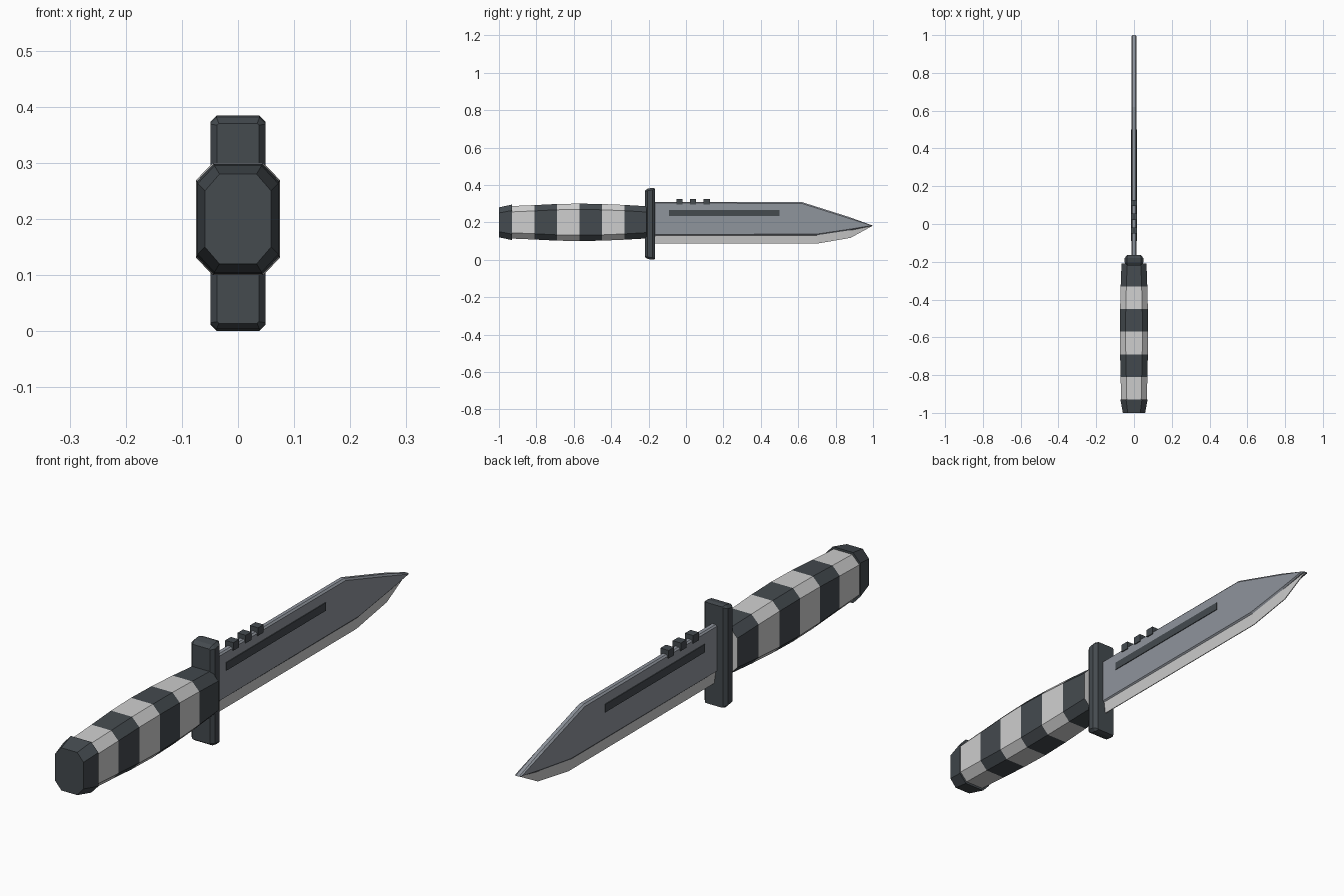
import bpy, bmesh

if "Cube" in bpy.data.objects:
    bpy.data.objects.remove(bpy.data.objects["Cube"])


def material(name, rgb):
    m = bpy.data.materials.new(name)
    m.diffuse_color = (*rgb, 1)
    m.use_nodes = True
    m.node_tree.nodes["Principled BSDF"].inputs["Base Color"].default_value = m.diffuse_color
    return m


DARK = material("dark grey", (0.058, 0.069, 0.078))
STEEL = material("steel grey", (0.275, 0.297, 0.335))
LIGHT = material("light grey", (0.62, 0.62, 0.62))


def finish(bm, name, *mats):
    bmesh.ops.recalc_face_normals(bm, faces=bm.faces)
    me = bpy.data.meshes.new(name)
    bm.to_mesh(me)
    bm.free()
    for m in mats:
        me.materials.append(m)
    ob = bpy.data.objects.new(name, me)
    bpy.context.collection.objects.link(ob)
    return ob


def octagon(hw, z0, z1, cx, cz):
    """Rectangle in x/z with cut corners."""
    return [(hw, z0 + cz), (hw, z1 - cz), (hw - cx, z1), (cx - hw, z1),
            (-hw, z1 - cz), (-hw, z0 + cz), (cx - hw, z0), (hw - cx, z0)]


def loft(name, stations, mats, rule=lambda i: 0, cap=0):
    """Skin octagon sections (y, section) along y."""
    bm = bmesh.new()
    rings = [[bm.verts.new((x, y, z)) for x, z in octagon(*s)] for y, s in stations]
    for i, (a, b) in enumerate(zip(rings, rings[1:])):
        for k in range(8):
            n = (k + 1) % 8
            bm.faces.new((a[k], a[n], b[n], b[k])).material_index = rule(i)
    for r in (rings[0], rings[-1]):
        bm.faces.new(r).material_index = cap
    return finish(bm, name, *mats)


def box(name, size, centre, mat):
    bm = bmesh.new()
    bmesh.ops.create_cube(bm, size=1)
    for v in bm.verts:
        v.co = [c + s * p for c, s, p in zip(centre, size, v.co)]
    return finish(bm, name, mat)


# Banded grip, swelling in the middle
swell = [(0.91, 0.87), (0.945, 0.92), (0.98, 0.98), (1, 1), (0.98, 0.98), (0.94, 0.93), (0.88, 0.86)]
grip = [(-0.93 + 0.12 * i, (0.075 * w, 0.2 - 0.1 * h, 0.2 + 0.1 * h, 0.03, 0.031))
        for i, (w, h) in enumerate(swell)]
loft("grip", grip, (LIGHT, DARK), lambda i: i % 2)

# Pommel cap with sloped rim
loft("pommel", [(-1, (0.059, 0.12, 0.28, 0.026, 0.03)),
                (-0.93, (0.072, 0.105, 0.295, 0.03, 0.032))], (DARK,))

# Cross guard with chamfered edges
loft("guard", [(-0.22, (0.037, 0.014, 0.37, 0.003, 0.003)),
               (-0.205, (0.049, 0.004, 0.38, 0.011, 0.011)),
               (-0.18, (0.049, 0.0, 0.384, 0.011, 0.011)),
               (-0.165, (0.037, 0.003, 0.381, 0.003, 0.003))], (DARK,))

# Blade body: side profile extruded across x, both faces inset and raised
profile = [(-0.18, 0.13), (0.70, 0.13), (0.88, 0.157), (1.0, 0.182),
           (0.87, 0.229), (0.62, 0.308), (-0.18, 0.308)]
bm = bmesh.new()
sides = [[bm.verts.new((x, y, z)) for y, z in profile] for x in (-0.007, 0.007)]
faces = [bm.faces.new(sides[0][::-1]), bm.faces.new(sides[1])]
n = len(profile)
for k in range(n):
    bm.faces.new((sides[0][k], sides[0][(k + 1) % n], sides[1][(k + 1) % n], sides[1][k]))
bmesh.ops.recalc_face_normals(bm, faces=bm.faces)
bmesh.ops.inset_region(bm, faces=faces, thickness=0.007, depth=0.006)
finish(bm, "blade", STEEL)

# Sharpened edge: wedge below the blade body
upper = [(-0.18, 0.14), (0.70, 0.14), (0.88, 0.167), (0.99, 0.184)]
lower = [(-0.18, 0.086), (0.70, 0.086), (0.88, 0.117), (0.995, 0.18)]
bm = bmesh.new()
rings = []
for u, l in zip(upper, lower):
    t = 0.009 if u[0] < 0.9 else 0.003
    rings.append([bm.verts.new(p) for p in
                  ((t, *u), (-t, *u), (-0.0015, *l), (0.0015, *l))])
for a, b in zip(rings, rings[1:]):
    for k in range(4):
        bm.faces.new((a[k], a[(k + 1) % 4], b[(k + 1) % 4], b[k]))
bm.faces.new(rings[0])
bm.faces.new(rings[-1])
finish(bm, "cutting_edge", LIGHT)

# Dark groove strips on both sides of the blade
for side, label in ((1, "right"), (-1, "left")):
    box(f"groove_{label}", (0.006, 0.59, 0.03), (side * 0.013, 0.205, 0.25), DARK)

# Spine teeth
for i in range(3):
    box(f"spine_tooth_{i + 1}", (0.034, 0.033, 0.03), (0, -0.035 + 0.073 * i, 0.31), DARK)
